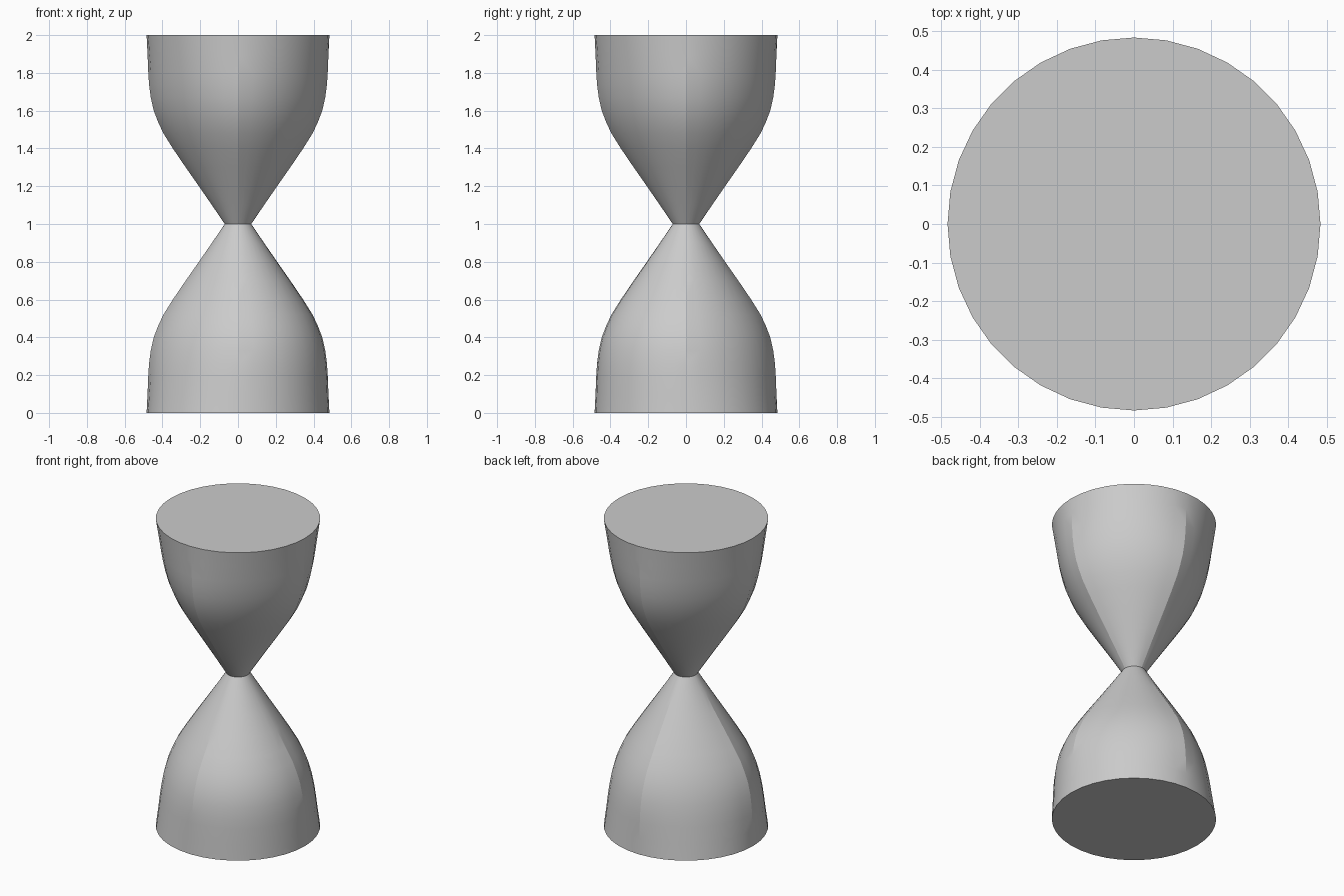
import bpy
import bmesh
from math import pi, sin, cos, radians
from mathutils import Matrix, Vector

cube = bpy.data.objects.get("Cube")
if cube:
    bpy.data.objects.remove(cube, do_unlink=True)

STEPS = 9  # faces around each quarter

grey = bpy.data.materials.new("plain grey")
grey.use_nodes = True
colour = (0.6, 0.6, 0.6, 1)
grey.diffuse_color = colour
grey.node_tree.nodes["Principled BSDF"].inputs["Base Color"].default_value = colour

# Bulb outline as (radius, height), from the rim to the neck
PROFILE = [(0.484, 0), (0.479, 0.1), (0.475, 0.2), (0.471, 0.26), (0.462, 0.33),
           (0.446, 0.4), (0.423, 0.46), (0.395, 0.52), (0.345, 0.6),
           (0.277, 0.7), (0.207, 0.8), (0.138, 0.9), (0.07, 1)]
RIM, NECK = PROFILE[0][0], PROFILE[-1][0]


def ring_point(quarter, step, radius, height, fullness):
    """Point on a quarter panel stretched between two outlines and two arcs."""
    u = step / STEPS
    chord = Vector((1 - u, u, 0))
    arc = Vector((cos(u * pi / 2), sin(u * pi / 2), 0))
    flat = RIM + (NECK - RIM) * height
    bulge = flat + (radius - flat) * fullness
    point = radius * chord + bulge * (arc - chord)
    return Matrix.Rotation(quarter * pi / 2, 3, "Z") @ point


def make_bulb(name, upside_down, fullness):
    """Four panels around z, closed at the wide end with a flat disc."""
    bm = bmesh.new()
    rings = []
    for radius, height in PROFILE:
        ring = []
        for quarter in range(4):
            for step in range(STEPS):
                p = ring_point(quarter, step, radius, height, fullness[quarter])
                p.z = 2 - height if upside_down else height
                ring.append(bm.verts.new(p))
        rings.append(ring)
    for low, high in zip(rings, rings[1:]):
        for i in range(len(low)):
            bm.faces.new((low[i - 1], low[i], high[i], high[i - 1]))
    bm.faces.new(rings[0])
    bmesh.ops.recalc_face_normals(bm, faces=bm.faces[:])
    mesh = bpy.data.meshes.new(name)
    bm.to_mesh(mesh)
    bm.free()
    mesh.materials.append(grey)
    bulb = bpy.data.objects.new(name, mesh)
    bpy.context.collection.objects.link(bulb)
    return bulb


# Two bulbs meeting at the neck; panels run back left, back right, front right, front left
bulbs = [make_bulb("lower_bulb", False, (0.2, 0, 0.2, 1)),
         make_bulb("upper_bulb", True, (0, 0, 0, 0))]

bpy.ops.object.select_all(action="DESELECT")
for bulb in bulbs:
    bulb.select_set(True)
bpy.context.view_layer.objects.active = bulbs[0]
bpy.ops.object.shade_smooth_by_angle(angle=radians(15))
